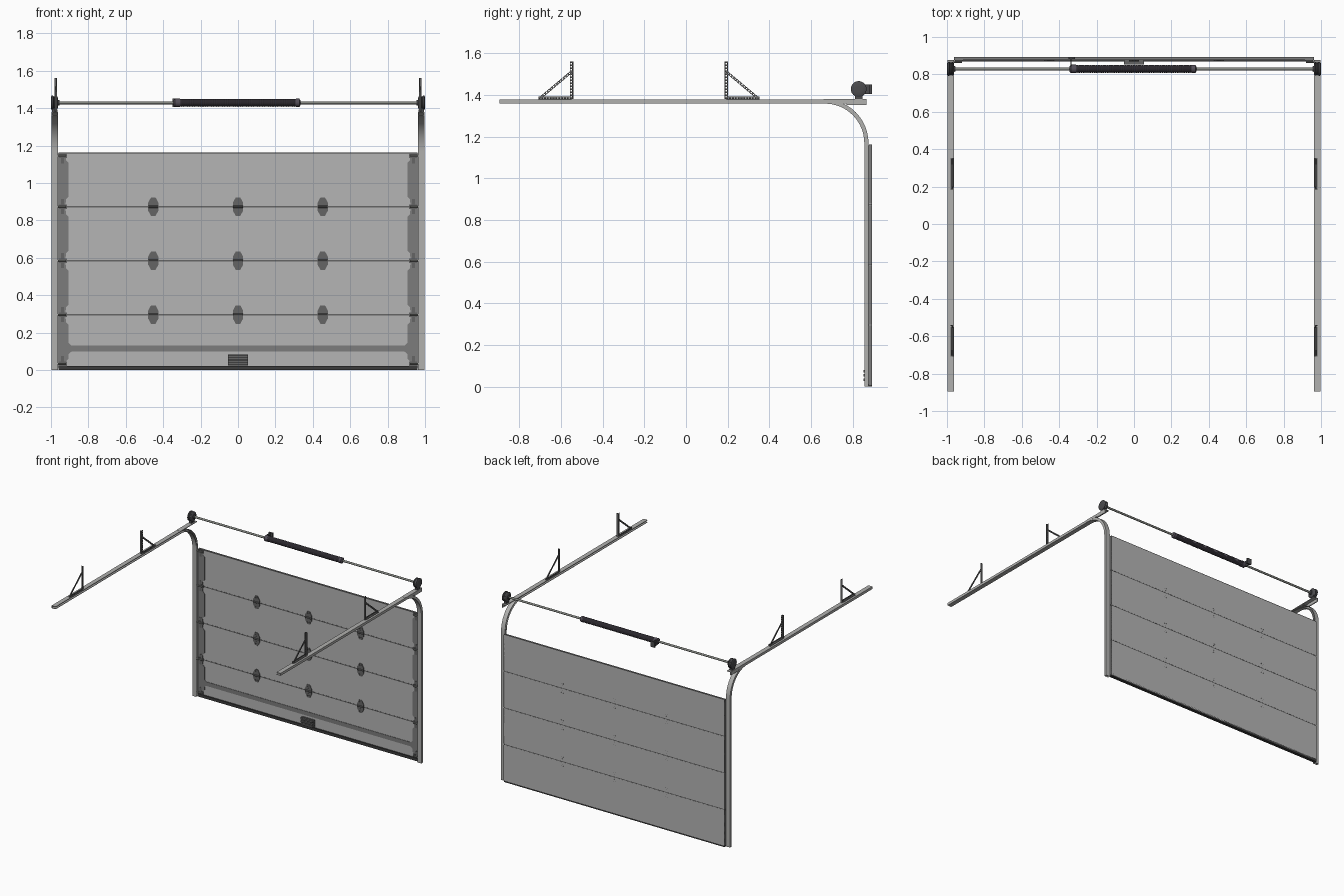
import bpy, bmesh, math
from mathutils import Vector

if "Cube" in bpy.data.objects:
    bpy.data.objects.remove(bpy.data.objects["Cube"])


def mat(name, c):
    m = bpy.data.materials.new(name)
    m.diffuse_color = (*c, 1)
    m.use_nodes = True
    m.node_tree.nodes["Principled BSDF"].inputs["Base Color"].default_value = m.diffuse_color
    return m


PANEL = mat("panel_grey", (0.46, 0.46, 0.46))
TRACK = mat("galvanised_track", (0.44, 0.44, 0.43))
STILE = mat("stile_grey", (0.20, 0.20, 0.20))
HINGE = mat("hinge_grey", (0.13, 0.13, 0.13))
RUBBER = mat("dark_rubber", (0.045, 0.045, 0.045))
SPRING = mat("spring_steel", (0.085, 0.075, 0.095))
DRUM = mat("cast_drum", (0.07, 0.07, 0.075))
SHAFT = mat("shaft_steel", (0.24, 0.25, 0.23))


def finish(name, bm, m, smooth=False):
    bmesh.ops.recalc_face_normals(bm, faces=bm.faces)
    me = bpy.data.meshes.new(name)
    bm.to_mesh(me)
    bm.free()
    me.materials.append(m)
    o = bpy.data.objects.new(name, me)
    bpy.context.collection.objects.link(o)
    if smooth:
        bpy.context.view_layer.objects.active = o
        o.select_set(True)
        bpy.ops.object.shade_smooth_by_angle(angle=math.radians(35))
        o.select_set(False)
    return o


def add_box(bm, x0, x1, y0, y1, z0, z1):
    vs = bmesh.ops.create_cube(bm, size=1)["verts"]
    for v in vs:
        v.co = Vector(((x0 + x1) / 2 + v.co.x * (x1 - x0), (y0 + y1) / 2 + v.co.y * (y1 - y0),
                       (z0 + z1) / 2 + v.co.z * (z1 - z0)))
    return vs


def box(name, m, *d):
    bm = bmesh.new()
    add_box(bm, *d)
    return finish(name, bm, m)


def add_plate(bm, pts, y0, y1):
    """Extrude an (x, z) outline from y0 to y1."""
    f = bm.faces.new([bm.verts.new((x, y0, z)) for x, z in pts])
    r = bmesh.ops.extrude_face_region(bm, geom=[f])
    for v in r["geom"]:
        if isinstance(v, bmesh.types.BMVert):
            v.co.y = y1


def add_lathe(bm, prof, y, z, n=28):
    """Revolve (x, radius) points around an axis parallel to x."""
    rings = [[bm.verts.new((x, y + r * math.cos(2 * math.pi * i / n), z + r * math.sin(2 * math.pi * i / n)))
              for i in range(n)] for x, r in prof]
    for a, b in zip(rings, rings[1:]):
        for i in range(n):
            bm.faces.new((a[i], a[(i + 1) % n], b[(i + 1) % n], b[i]))
    bm.faces.new(rings[0])
    bm.faces.new(rings[-1])


def add_strip(bm, p, q, w, x0, x1, n):
    """Perforated strip in the yz plane: two rails joined by rungs."""
    p, q = Vector(p), Vector(q)
    d = (q - p).normalized()
    s = Vector((-d.y, d.x))
    L = (q - p).length

    def piece(a0, a1, b0, b1):
        for v in add_box(bm, x0, x1, a0, a1, b0, b1):
            c = p + d * v.co.y + s * v.co.z
            v.co.y, v.co.z = c
    piece(0, L, -w / 2, -w / 4)
    piece(0, L, w / 4, w / 2)
    for i in range(n + 1):
        c = 0.004 + (L - 0.008) * i / n
        piece(c - 0.004, c + 0.004, -w / 4, w / 4)


def mirror(o):
    md = o.modifiers.new("mirror", "MIRROR")
    md.use_axis = (True, False, False)
    return o


YF, YB = 0.879, 0.893      # door front and back
Z0, PH = 0.008, 0.2885     # door bottom and panel height
SEAMS = [Z0 + PH * i for i in (1, 2, 3)]

# Four door sections with dark joints between them
for i in range(4):
    box(f"door_section_{i + 1}", PANEL, -0.96, 0.96, YF, YB, Z0 + PH * i + 0.003, Z0 + PH * (i + 1) - 0.003)
bm = bmesh.new()
for z in SEAMS:
    add_box(bm, -0.96, 0.96, YF - 0.001, YB - 0.001, z - 0.004, z + 0.004)
finish("section_joints", bm, HINGE)

# End stiles with chamfered corners, and the bottom reinforcing band
bm = bmesh.new()
for i in range(4):
    a, b = Z0 + PH * i + 0.005, Z0 + PH * (i + 1) - 0.005
    pts = [(0.959, a), (0.922, a), (0.920, a + 0.035), (0.905, a + 0.05),
           (0.905, b - 0.05), (0.920, b - 0.035), (0.922, b), (0.959, b)]
    add_plate(bm, pts, YF - 0.003, YF + 0.001)
    add_box(bm, 0.955, 0.962, YF - 0.003, YB, a, b)
mirror(finish("end_stiles", bm, STILE))
bm = bmesh.new()
add_plate(bm, [(-0.906, 0.085), (-0.89, 0.099), (0.89, 0.099), (0.906, 0.085),
               (0.906, 0.145), (0.89, 0.131), (-0.89, 0.131), (-0.906, 0.145)], YF - 0.003, YF + 0.001)
finish("bottom_band", bm, STILE)
box("bottom_seal", RUBBER, -0.96, 0.96, 0.870, YB, 0.0, 0.022)
box("top_rail", STILE, -0.96, 0.96, YF - 0.001, YB, 1.156, 1.162)

# Hinges between the sections
bm = bmesh.new()
for z in SEAMS:
    for x in (-0.453, 0, 0.453):
        add_plate(bm, [(x + sx * w, z + h) for sx, w, h in (
            (-1, .012, -.05), (1, .012, -.05), (1, .028, -.02), (1, .028, .02),
            (1, .012, .05), (-1, .012, .05), (-1, .028, .02), (-1, .028, -.02))], YF - 0.004, YF)
        add_lathe(bm, [(x - 0.026, 0.006), (x + 0.026, 0.006)], YF - 0.005, z, 10)
        for dx, dz in ((-.008, -.036), (.008, -.036), (-.008, .036), (.008, .036), (0, -.02), (0, .02)):
            add_box(bm, x + dx - .003, x + dx + .003, YF - .007, YF, z + dz - .003, z + dz + .003)
            add_box(bm, x + dx - .002, x + dx + .002, YB - .001, YB + .001, z + dz - .002, z + dz + .002)
finish("middle_hinges", bm, HINGE)

# End hinges, corner brackets and rollers
bm, rb = bmesh.new(), bmesh.new()
for z in SEAMS + [0.035, 1.145]:
    add_box(bm, 0.915, 0.957, YF - 0.007, YF, z - 0.012, z + 0.012)
    for s in (-1, 1):
        if 0.05 < z + s * 0.04 < 1.15:
            add_box(bm, 0.930, 0.946, YF - 0.006, YF, z + s * 0.026 - 0.014, z + s * 0.026 + 0.014)
    add_lathe(rb, [(0.92, 0.004), (0.972, 0.004), (0.972, 0.008), (0.988, 0.008)], 0.866, z, 12)
mirror(finish("end_hinges", bm, HINGE))
mirror(finish("rollers", rb, SHAFT, True))

# Lift handle
bm = bmesh.new()
add_box(bm, -0.053, 0.053, 0.868, YF, 0.024, 0.083)
for z in (0.034, 0.054, 0.074):
    add_box(bm, -0.053, 0.053, 0.853, 0.87, z - 0.006, z + 0.006)
finish("lift_handle", bm, HINGE)

# Curved side tracks: C channel swept up, round and back
R, cy, cz = 0.199, 0.667, 1.17
path = [(0.866, 0.0, 1, 0)]
for i in range(17):
    a = math.pi / 2 * i / 16
    path.append((cy + R * math.cos(a), cz + R * math.sin(a), math.cos(a), math.sin(a)))
path.append((-0.895, cz + R, 0, 1))
t, h = 0.004, 0.010
prof = [(0.962, h), (0.997, h), (0.997, -h), (0.962, -h), (0.962, -h + t),
        (0.997 - t, -h + t), (0.997 - t, h - t), (0.962, h - t)]
bm = bmesh.new()
rings = [[bm.verts.new((x, y + ny * d, z + nz * d)) for x, d in prof] for y, z, ny, nz in path]
n = len(prof)
for a, b in zip(rings, rings[1:]):
    for i in range(n):
        bm.faces.new((a[i], a[(i + 1) % n], b[(i + 1) % n], b[i]))
bm.faces.new(rings[0])
bm.faces.new(rings[-1])
mirror(finish("side_track", bm, TRACK, True))

# Straight top rail stub and joining plate over the curve
bm = bmesh.new()
add_box(bm, 0.962, 0.997, 0.66, 0.866, 1.375, 1.380)
add_box(bm, 0.992, 0.998, 0.66, 0.866, 1.360, 1.380)
add_box(bm, 0.990, 0.998, 0.770, 0.866, 1.352, 1.380)
mirror(finish("header_bracket", bm, TRACK))

# Ceiling hangers made of perforated strip
for k, (yp, yb) in enumerate(((-0.55, -0.708), (0.194, 0.352))):
    s = 1 if yb > yp else -1
    bm = bmesh.new()
    add_strip(bm, (yp, 1.38), (yp, 1.562), 0.014, 0.968, 0.972, 12)
    add_box(bm, 0.968, 0.982, yp - s * 0.007 - 0.002, yp - s * 0.007 + 0.002, 1.38, 1.562)
    add_strip(bm, (yp, 1.386), (yb, 1.386), 0.012, 0.966, 0.970, 11)
    add_box(bm, 0.966, 0.982, min(yp, yb), max(yp, yb), 1.379, 1.383)
    add_strip(bm, (yb - s * 0.008, 1.386), (yp, 1.512), 0.012, 0.972, 0.977, 13)
    mirror(finish(f"ceiling_hanger_{k + 1}", bm, HINGE))

# Torsion shaft, spring, end cones and cable drums
SY, SZ = 0.829, 1.429
bm = bmesh.new()
add_lathe(bm, [(-0.985, 0.008), (0.985, 0.008)], SY, SZ, 16)
finish("torsion_shaft", bm, SHAFT, True)
bm = bmesh.new()
coils = 66
pts = []
for i in range(coils):
    x = -0.325 + 0.65 * i / coils
    pts += [(x, 0.0195), (x + 0.65 / coils / 2, 0.0215)]
add_lathe(bm, pts + [(0.325, 0.0195)], SY, SZ, 24)
finish("torsion_spring", bm, SPRING)
bm = bmesh.new()
add_lathe(bm, [(-0.345, 0.014), (-0.338, 0.023), (-0.31, 0.023)], SY, SZ, 24)
add_lathe(bm, [(0.31, 0.0218), (0.328, 0.0218), (0.333, 0.014)], SY, SZ, 24)
finish("spring_cones", bm, SPRING, True)
bm = bmesh.new()
add_box(bm, -0.350, -0.315, 0.882, 0.893, 1.406, 1.451)
add_box(bm, -0.340, -0.334, 0.840, 0.885, 1.406, 1.451)
finish("spring_anchor_bracket", bm, DRUM)
bm = bmesh.new()
add_lathe(bm, [(0.955, 0.014), (0.962, 0.016), (0.964, 0.030), (0.970, 0.037), (0.974, 0.032), (0.979, 0.035),
               (0.984, 0.032), (0.988, 0.038), (0.996, 0.038), (1.0, 0.030), (1.0, 0.012)], SY, SZ, 32)
mirror(finish("cable_drum", bm, DRUM, True))
box_o = box("bearing_foot", DRUM, 0.972, 0.994, SY - 0.018, SY + 0.018, 1.378, 1.405)
mirror(box_o)
